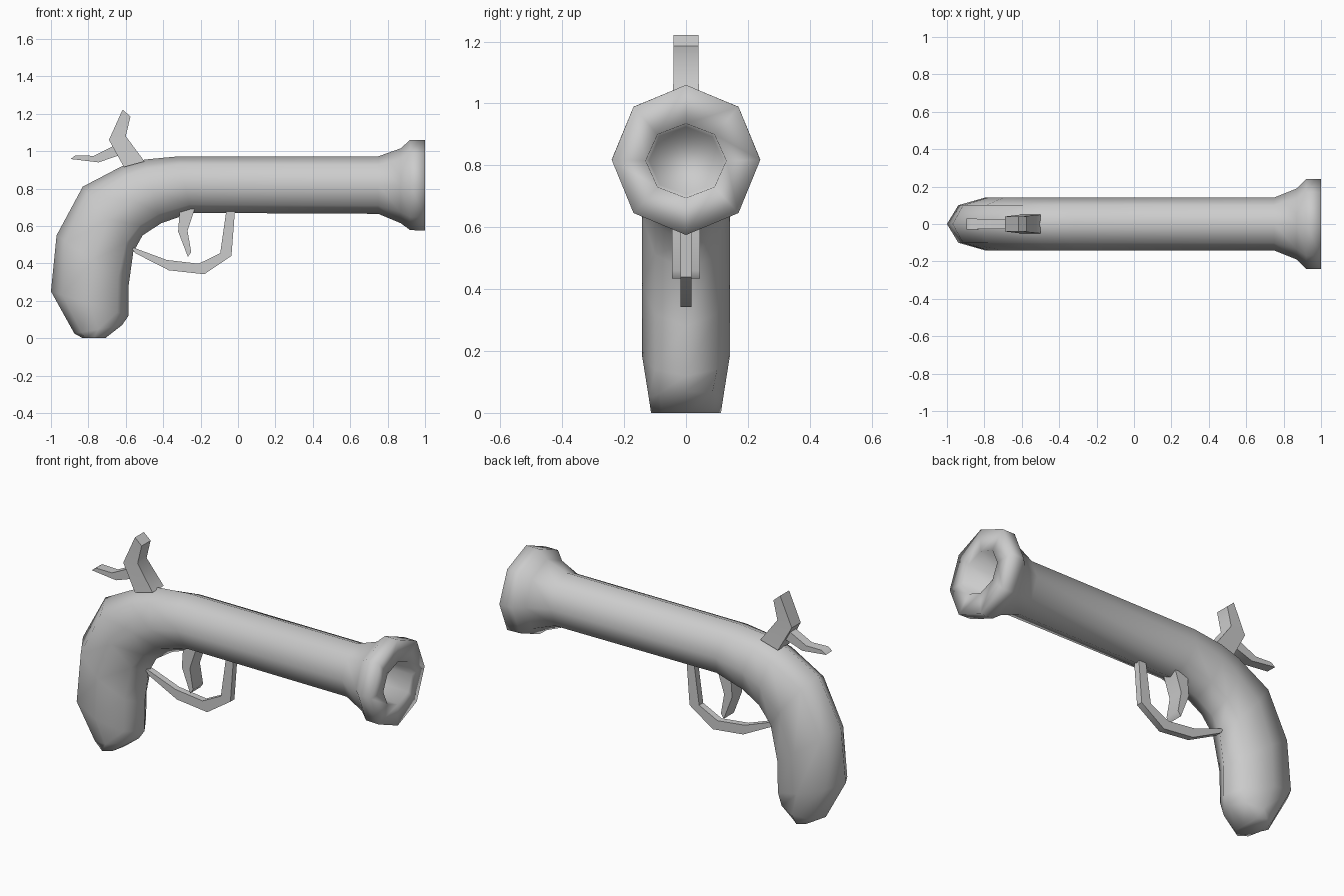
import bpy, bmesh, math
from mathutils import Vector


def loft(name, rings, sides=8, square=False, angle=None):
    """Skin rings given as (x1, z1, x2, z2, half_width): opposite profile points."""
    bm = bmesh.new()
    loops = []
    for x1, z1, x2, z2, w in rings:
        mid = Vector(((x1 + x2) / 2, 0, (z1 + z2) / 2))
        half = Vector(((x1 - x2) / 2, 0, (z1 - z2) / 2))
        k = math.sqrt(2) if square else 1
        off = math.pi / 4 if square else 0
        loop = []
        for i in range(sides):
            t = off + math.tau * i / sides
            p = mid + half * (k * math.cos(t)) + Vector((0, w * k * math.sin(t), 0))
            loop.append(bm.verts.new(p))
        loops.append(loop)
    for a, b in zip(loops, loops[1:]):
        for i in range(sides):
            j = (i + 1) % sides
            bm.faces.new((a[i], a[j], b[j], b[i]))
    bm.faces.new(loops[0])
    bm.faces.new(loops[-1])
    bmesh.ops.recalc_face_normals(bm, faces=bm.faces)
    mesh = bpy.data.meshes.new(name)
    bm.to_mesh(mesh)
    bm.free()
    ob = bpy.data.objects.new(name, mesh)
    bpy.context.collection.objects.link(ob)
    bpy.ops.object.select_all(action='DESELECT')
    bpy.context.view_layer.objects.active = ob
    ob.select_set(True)
    if angle is None:
        bpy.ops.object.shade_smooth()
    else:
        bpy.ops.object.shade_smooth_by_angle(angle=math.radians(angle))
    return ob


# Bore, flared muzzle, barrel and curved grip as one octagonal skin
loft("barrel_and_grip", [
    (0.80, 0.925, 0.80, 0.705, 0.12),
    (1.00, 0.935, 1.00, 0.695, 0.13),
    (1.00, 1.06, 1.00, 0.575, 0.24),
    (0.92, 1.06, 0.92, 0.578, 0.24),
    (0.87, 1.015, 0.87, 0.615, 0.19),
    (0.75, 0.972, 0.75, 0.665, 0.142),
    (-0.32, 0.972, -0.25, 0.67, 0.142),
    (-0.50, 0.955, -0.41, 0.615, 0.142),
    (-0.61, 0.925, -0.51, 0.55, 0.142),
    (-0.83, 0.81, -0.56, 0.46, 0.142),
    (-0.97, 0.55, -0.585, 0.28, 0.142),
    (-1.00, 0.25, -0.585, 0.12, 0.142),
    (-0.875, 0.025, -0.62, 0.07, 0.12),
    (-0.83, 0.0, -0.71, 0.0, 0.113),
])

# Trigger guard: thin square strap
loft("trigger_guard", [
    (-0.015, 0.70, -0.06, 0.70, 0.018),
    (-0.035, 0.44, -0.095, 0.455, 0.018),
    (-0.18, 0.342, -0.21, 0.398, 0.018),
    (-0.37, 0.363, -0.38, 0.418, 0.018),
    (-0.55, 0.455, -0.575, 0.49, 0.018),
], sides=4, square=True, angle=50)

# Trigger
loft("trigger", [
    (-0.225, 0.71, -0.31, 0.71, 0.045),
    (-0.27, 0.575, -0.32, 0.57, 0.045),
    (-0.25, 0.46, -0.268, 0.435, 0.045),
], sides=4, square=True, angle=50)

# Hammer standing on top of the breech
loft("hammer", [
    (-0.617, 1.222, -0.575, 1.185, 0.04),
    (-0.69, 1.06, -0.60, 1.08, 0.04),
    (-0.61, 0.915, -0.50, 0.945, 0.05),
], sides=4, square=True, angle=50)

# Thumb spur behind the hammer
loft("hammer_spur", [
    (-0.65, 1.035, -0.63, 0.98, 0.026),
    (-0.77, 0.975, -0.745, 0.94, 0.026),
    (-0.87, 0.977, -0.895, 0.958, 0.029),
], sides=4, square=True, angle=50)
